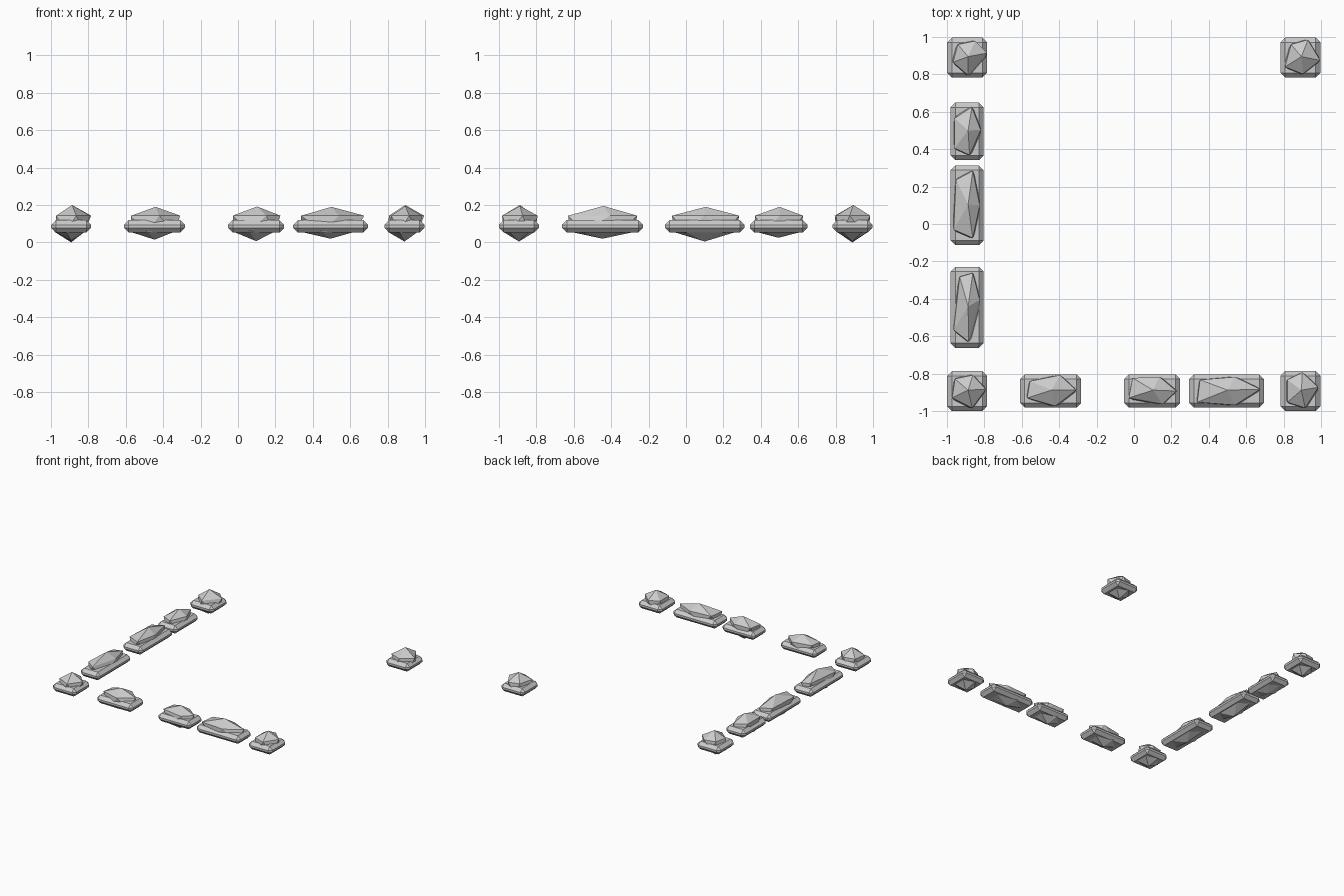
import bpy, bmesh, math
from mathutils import Vector, Matrix

if "Cube" in bpy.data.objects:
    bpy.data.objects.remove(bpy.data.objects["Cube"])

# Each stone: centre x, y, bottom z, top z, then the five shoulder points of the crystal
CORNERS = [
    (-.892, .89, .0, .2, [(.107, .024), (.043, .088), (-.05, .07), (-.075, -.025), (.005, -.095)]),
    (.89, .89, .005, .2, [(.105, -.015), (.04, .095), (-.05, .07), (-.083, -.05), (.013, -.088)]),
    (-.892, -.893, .01, .2, [(.1, .01), (.03, .085), (-.065, .065), (-.08, -.037), (.027, -.09)]),
    (.89, -.893, .005, .195, [(.095, .02), (.01, .1), (-.07, .06), (-.07, -.06), (.025, -.09)]),
]
FRONT = [
    (-.446, -.893, .015, .19, .327, [(.137, .005), (.05, .085), (-.11, .053), (-.125, -.037), (.025, -.08)]),
    (.097, -.893, .007, .192, .30, [(.13, 0), (.04, .075), (-.105, .07), (-.125, -.037), (.055, -.07)]),
    (.495, -.893, .02, .19, .40, [(.18, .01), (.045, .075), (-.142, .06), (-.157, -.06), (.045, -.075)]),
]
LEFT = [
    (-.892, .495, .025, .19, .308, [(.072, .008), (.025, .13), (-.067, .07), (-.067, -.09), (.013, -.126)]),
    (-.892, .10, .005, .19, .425, [(.067, 0), (.03, .184), (-.06, .136), (-.072, -.13), (.03, -.174)]),
    (-.892, -.446, .02, .195, .433, [(.067, .04), (.03, .184), (-.04, .163), (-.072, -.12), (.008, -.184)]),
]


def finish(name, bm, loc):
    me = bpy.data.meshes.new(name)
    bm.to_mesh(me)
    bm.free()
    ob = bpy.data.objects.new(name, me)
    ob.location = loc
    bpy.context.collection.objects.link(ob)


# Chamfered base slab
def slab(name, x, y, sx, sy):
    bm = bmesh.new()
    bmesh.ops.create_cube(bm, size=1, matrix=Matrix.Diagonal((sx, sy, .066, 1)))
    bmesh.ops.bevel(bm, geom=bm.edges[:], offset=.025, segments=1, affect='EDGES')
    finish(name, bm, (x, y, .086))


# Irregular stretched twenty-sided crystal through the slab
def crystal(name, x, y, z0, z1, rx, ry, ring):
    bm = bmesh.new()
    bmesh.ops.create_icosphere(bm, subdivisions=1, radius=1)
    for v in bm.verts:
        c = v.co.copy()
        if c.z > .9:
            v.co = Vector((.005, .005, z1))
        elif c.z < -.9:
            v.co = Vector((0, 0, z0))
        elif c.z > 0:
            i = round(math.atan2(c.y, c.x) / math.radians(72)) % 5
            v.co = Vector((*ring[i], .143))
        else:
            v.co = Vector((c.x * rx, c.y * ry, .057))
    finish(name, bm, (x, y, 0))


for i, (x, y, z0, z1, ring) in enumerate(CORNERS):
    slab(f"corner_base_{i}", x, y, .213, .213)
    crystal(f"corner_crystal_{i}", x, y, z0, z1, .1, .1, ring)
for i, (x, y, z0, z1, length, ring) in enumerate(FRONT):
    slab(f"front_base_{i}", x, y, length, .177)
    crystal(f"front_crystal_{i}", x, y, z0, z1, length * .45, .085, ring)
for i, (x, y, z0, z1, length, ring) in enumerate(LEFT):
    slab(f"left_base_{i}", x, y, .177, length)
    crystal(f"left_crystal_{i}", x, y, z0, z1, .085, length * .47, ring)
